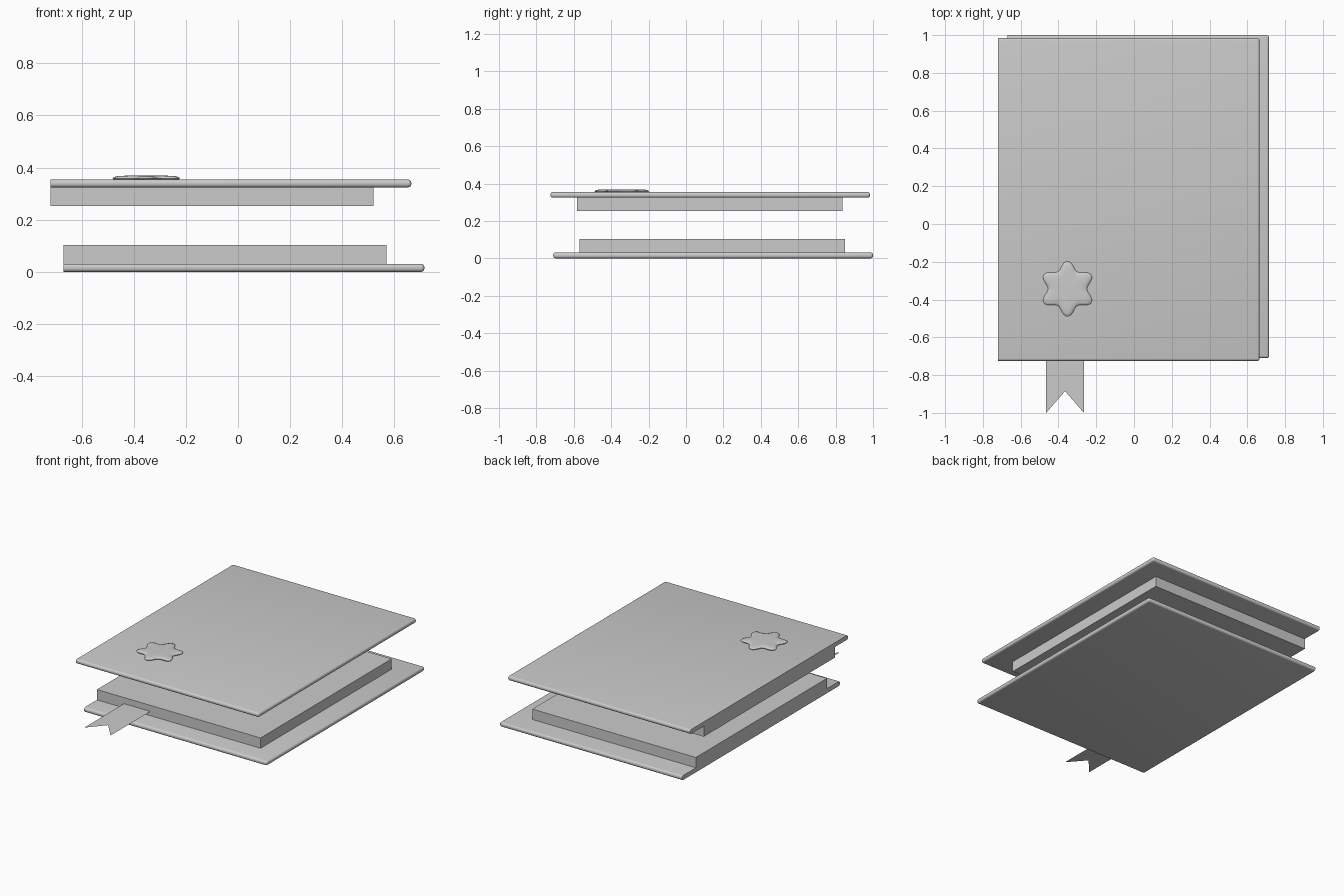
import bpy, bmesh, math

if "Cube" in bpy.data.objects:
    bpy.data.objects.remove(bpy.data.objects["Cube"])


def finish(name, bm, smooth=False):
    me = bpy.data.meshes.new(name)
    bm.normal_update()
    bm.to_mesh(me)
    bm.free()
    ob = bpy.data.objects.new(name, me)
    bpy.context.collection.objects.link(ob)
    if smooth:
        bpy.ops.object.select_all(action='DESELECT')
        ob.select_set(True)
        bpy.context.view_layer.objects.active = ob
        bpy.ops.object.shade_smooth_by_angle(angle=math.radians(40))
    return ob


def box(name, x, y, z, bevel=0):
    bm = bmesh.new()
    bmesh.ops.create_cube(bm, size=1)
    for v in bm.verts:
        for i, (lo, hi) in enumerate((x, y, z)):
            v.co[i] = lo if v.co[i] < 0 else hi
    if bevel:
        # round everything except the flat spine side
        edges = [e for e in bm.edges
                 if not all(abs(v.co.x - x[0]) < 1e-5 for v in e.verts)]
        bmesh.ops.bevel(bm, geom=edges, offset=bevel, segments=4,
                        profile=0.5, affect='EDGES', clamp_overlap=True)
    return finish(name, bm, bevel > 0)


# bottom half: cover and page block
box("bottom_cover", (-0.67, 0.715), (-0.71, 1.0), (0.0, 0.031), 0.013)
box("bottom_pages", (-0.67, 0.57), (-0.57, 0.85), (0.031, 0.102))

# top half: the same, lifted and slightly shifted
box("top_cover", (-0.72, 0.665), (-0.725, 0.984), (0.324, 0.354), 0.013)
box("top_pages", (-0.72, 0.52), (-0.583, 0.836), (0.252, 0.324))

# ribbon bookmark with a notched end, tucked into the lower pages
bm = bmesh.new()
pts = [(-0.465, -1.0), (-0.365, -0.885), (-0.265, -1.0),
       (-0.265, -0.5), (-0.465, -0.5)]
bm.faces.new([bm.verts.new((px, py, 0.06)) for px, py in pts])
finish("ribbon", bm)

# puffy six-pointed star on the cover
bm = bmesh.new()
N = 96
rings = []
for scale, z in ((0.9, 0.351), (0.97, 0.354), (1.0, 0.359), (0.97, 0.363),
                 (0.88, 0.3665), (0.7, 0.3685), (0.4, 0.369)):
    ring = []
    for i in range(N):
        a = 2 * math.pi * i / N
        r = 0.104 + 0.042 * (0.5 - 0.5 * math.cos(6 * a)) ** 1.2
        ring.append(bm.verts.new((-0.352 + scale * r * math.cos(a),
                                  -0.343 + scale * r * math.sin(a), z)))
    rings.append(ring)
for lo, hi in zip(rings, rings[1:]):
    for i in range(N):
        j = (i + 1) % N
        bm.faces.new((lo[i], lo[j], hi[j], hi[i]))
bm.faces.new(rings[-1])
bm.faces.new(rings[0][::-1])
finish("star_badge", bm, True)
